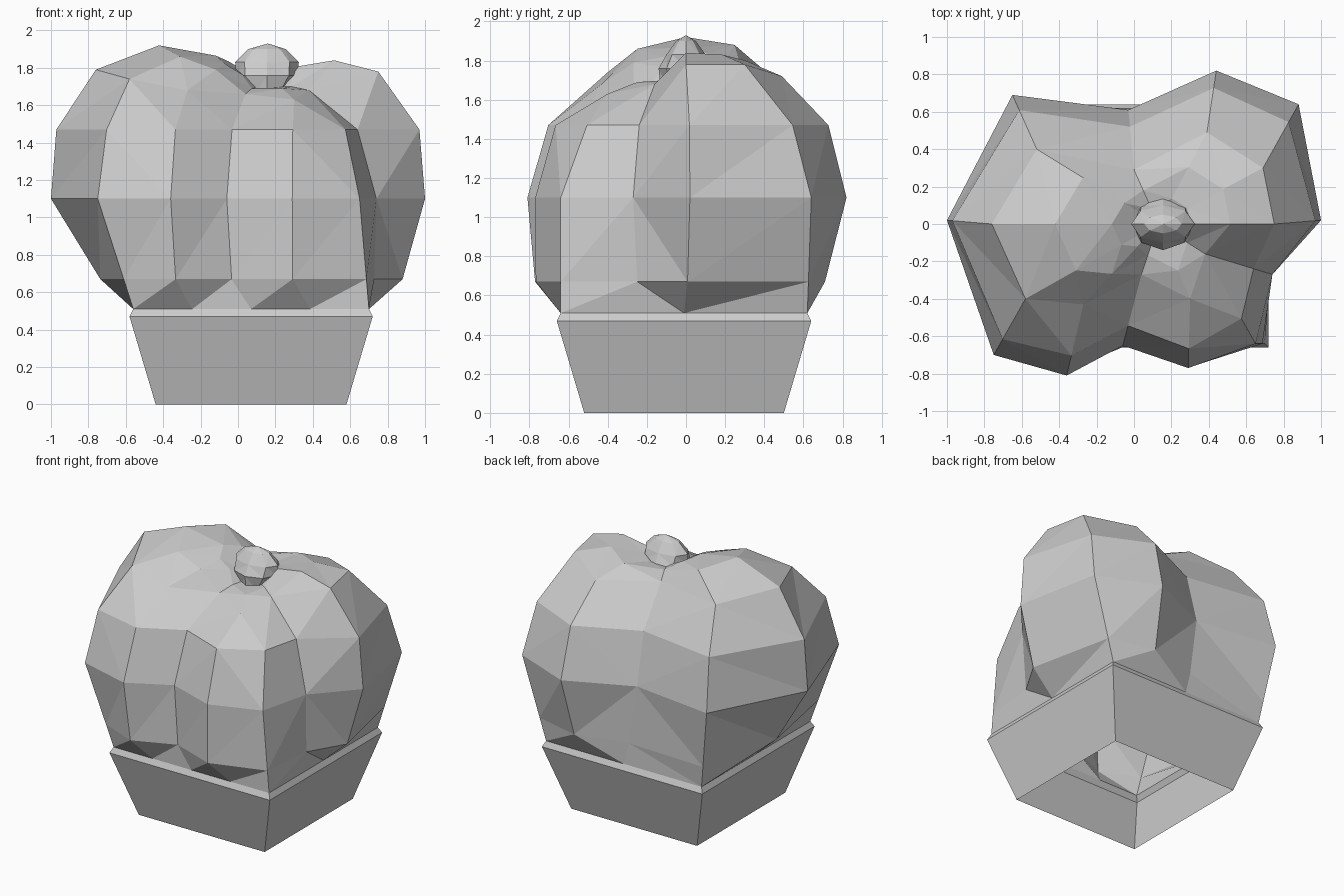
import bpy
import bmesh
from mathutils import Vector
from math import cos, sin, tau

default_cube = bpy.data.objects.get("Cube")
if default_cube:
    bpy.data.objects.remove(default_cube, do_unlink=True)


def make_material(name, colour):
    mat = bpy.data.materials.new(name)
    mat.use_nodes = True
    mat.diffuse_color = colour
    mat.node_tree.nodes["Principled BSDF"].inputs["Base Color"].default_value = colour
    return mat


grey = make_material("plain grey", (0.6, 0.6, 0.6, 1))


def loft(name, rings, tip=None):
    """Skin a stack of equal rings, optionally closed by a fan to a tip point."""
    bm = bmesh.new()
    loops = [[bm.verts.new(p) for p in ring] for ring in rings]
    count = len(loops[0])
    top = bm.verts.new(tip) if tip else None
    for i in range(count):
        j = (i + 1) % count
        for low, high in zip(loops, loops[1:]):
            bm.faces.new((low[i], low[j], high[j], high[i]))
        if top:
            bm.faces.new((loops[-1][i], loops[-1][j], top))
    bmesh.ops.remove_doubles(bm, verts=bm.verts, dist=0.001)
    bmesh.ops.triangulate(bm, faces=bm.faces)
    bmesh.ops.recalc_face_normals(bm, faces=bm.faces)
    mesh = bpy.data.meshes.new(name)
    bm.to_mesh(mesh)
    bm.free()
    mesh.materials.append(grey)
    obj = bpy.data.objects.new(name, mesh)
    bpy.context.collection.objects.link(obj)
    return obj


# Square planter, open underneath, with a bevelled lip
POT_X, POT_Y = 0.07, -0.01
RIM_HALF, RIM_Z = 0.63, 0.51


def square(half, z):
    corners = ((-1, -1), (1, -1), (1, 1), (-1, 1))
    return [Vector((POT_X + half * x, POT_Y + half * y, z)) for x, y in corners]


loft("planter", [square(0.51, 0), square(0.65, 0.47), square(RIM_HALF, RIM_Z)])

# Ribbed body: widest point, place on the planter lip, foot blend, shoulder point
RIBS = [
    ((-1.0, 0.02), (-1, 0), 0.6, (-0.76, 0, 1.79)),
    ((-0.75, -0.7), (-1, -1), 0.73, (-0.58, -0.4, 1.74)),
    ((-0.36, -0.81), (-0.5, -1), 0.23, (-0.27, -0.43, 1.68)),
    ((-0.06, -0.65), (0, -1), 0.2, (0.04, -0.27, 1.66)),
    ((0.29, -0.77), (0.5, -1), 0.02, (0.3, -0.4, 1.63)),
    ((0.65, -0.64), (1, -1), 0.73, (0.38, -0.16, 1.68)),
    ((0.74, -0.27), (1, -0.3), 0.3, (0.38, -0.16, 1.68)),
    ((1.0, 0.02), (1, 0), 0.4, (0.75, 0, 1.78)),
    ((0.88, 0.64), (1, 1), 0.73, (0.69, 0.3, 1.78)),
    ((0.44, 0.82), (0.5, 1), 0.55, (0.39, 0.49, 1.72)),
    ((-0.03, 0.61), (0, 1), 0.6, (0, 0.29, 1.74)),
    ((-0.65, 0.69), (-1, 1), 0.73, (-0.52, 0.4, 1.75)),
]
# Height of the crown ridge on each rib
CROWN_Z = [1.92, 1.86, 1.79, 1.69, 1.69, 1.7, 1.7, 1.84, 1.83, 1.8, 1.77, 1.88]
CENTRE = Vector((0.13, 0, 1.7))

rings = [[] for _ in range(6)]
for i, (wide, lip, foot_blend, top) in enumerate(RIBS):
    belly = Vector((*wide, 1.1))
    base = Vector((POT_X + RIM_HALF * lip[0], POT_Y + RIM_HALF * lip[1], RIM_Z))
    foot = belly.lerp(base, foot_blend)
    foot.z = 0.67
    top = Vector(top)
    flank = belly.lerp(top, 0.12 if i in (0, 7) else 0.28)
    flank.z = 1.47
    crown = top.lerp(CENTRE, 0.38)
    crown.z = CROWN_Z[i]
    saddle = crown.lerp(CENTRE, 0.55)
    saddle.z = crown.lerp(CENTRE, 0.25).z
    for ring, point in zip(rings, (base, foot, belly, flank, top, crown)):
        ring.append(point)
    if i == 0:
        rings.append([])
    rings[-1].append(saddle)
loft("ribbed_body", rings, CENTRE)

# Small bud nested in the crown
BUD = [(1.66, 0.09, 0.13), (1.76, 0.165, 0.14), (1.83, 0.17, 0.1), (1.9, 0.1, 0.05)]
bud_rings = [
    [Vector((0.155 + rx * cos(tau * k / 8), ry * sin(tau * k / 8), z)) for k in range(8)]
    for z, rx, ry in BUD
]
loft("bud", bud_rings, (0.16, 0, 1.93))
